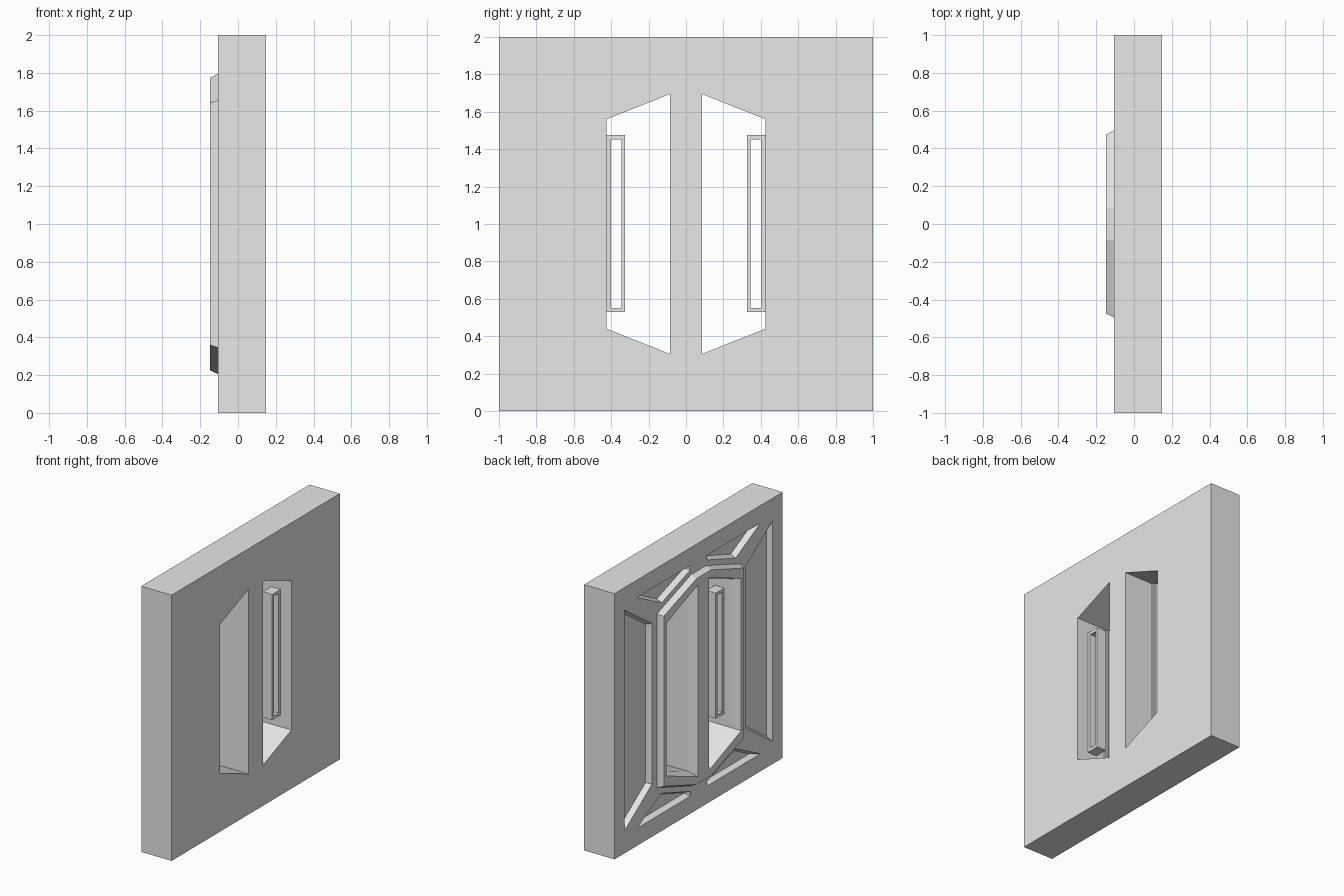
import bpy
import bmesh
from mathutils import Vector

old = bpy.data.objects.get("Cube")
if old:
    bpy.data.objects.remove(old, do_unlink=True)

grey = bpy.data.materials.new("plain grey")
grey.use_nodes = True
grey.diffuse_color = (0.8, 0.8, 0.8, 1)
grey.node_tree.nodes["Principled BSDF"].inputs["Base Color"].default_value = (0.8, 0.8, 0.8, 1)

BACK, FRONT, RIM = -0.105, 0.1475, -0.1475   # plate faces and rim top along x


def offset(pts, d):
    """Grow (d > 0) or shrink a convex outline with mitred corners."""
    pts = [Vector(p) for p in pts]
    mid = sum(pts, Vector((0, 0))) / len(pts)

    def normal(a, b):
        n = Vector((b.y - a.y, a.x - b.x)).normalized()
        return n if n.dot(a - mid) > 0 else -n

    out = []
    for i, p in enumerate(pts):
        n1 = normal(pts[i - 1], p)
        n2 = normal(p, pts[(i + 1) % len(pts)])
        out.append(p + (n1 + n2) * d / (1 + n1.dot(n2)))
    return out


def loft(name, outline, steps):
    """Solid along x; steps are (x, outline offset) pairs."""
    bm = bmesh.new()
    rings = [[bm.verts.new((x, p.x, p.y)) for p in offset(outline, d)] for x, d in steps]
    count = len(outline)
    for a, b in zip(rings, rings[1:]):
        for i in range(count):
            j = (i + 1) % count
            bm.faces.new((a[i], a[j], b[j], b[i]))
    bm.faces.new(rings[0])
    bm.faces.new(rings[-1])
    bmesh.ops.recalc_face_normals(bm, faces=bm.faces)
    mesh = bpy.data.meshes.new(name)
    bm.to_mesh(mesh)
    bm.free()
    mesh.materials.append(grey)
    obj = bpy.data.objects.new(name, mesh)
    bpy.context.collection.objects.link(obj)
    return obj


def combine(target, tool, operation):
    mod = target.modifiers.new("combine", "BOOLEAN")
    mod.operation, mod.solver, mod.object = operation, "EXACT", tool
    bpy.context.view_layer.objects.active = target
    bpy.ops.object.modifier_apply(modifier=mod.name)
    bpy.data.objects.remove(tool, do_unlink=True)


def flip(pts, sy, sz):
    return [(y * sy, 1 + (z - 1) * sz) for y, z in pts]


def box(y0, y1, z0, z1):
    return [(y0, z0), (y1, z0), (y1, z1), (y0, z1)]


# Square plate
plate = loft("plate", box(-1, 1, 0, 2), [(BACK, 0), (FRONT, 0)])

# Raised eight-sided rim with sloped outer edges
corner = [(0.085, 1.775), (0.475, 1.64)]
rim = (corner + flip(corner, 1, -1)[::-1] + flip(corner, -1, -1) + flip(corner, -1, 1)[::-1])
combine(plate, loft("rim", rim, [(RIM, 0), (BACK, 0.02), (-0.08, 0.02)]), "UNION")

# Two through slots, flaring towards the rim
slot = [(0.085, 0.305), (0.425, 0.44), (0.425, 1.56), (0.085, 1.695)]
for side in (1, -1):
    cutter = loft("slot_cutter", flip(slot, side, 1),
                  [(RIM - 0.035, 0.03), (-0.08, 0), (FRONT + 0.1, 0)])
    combine(plate, cutter, "DIFFERENCE")

# Shallow recesses with sloped walls around the rim
side_panel = [(0.88, 0.17), (0.88, 1.83), (0.555, 1.605), (0.555, 0.395)]
end_panel = [(0.735, 1.868), (0.10, 1.868), (0.10, 1.833), (0.44, 1.717)]
recess = [(BACK - 0.02, 0.009), (BACK + 0.04, -0.018)]
for side in (1, -1):
    combine(plate, loft("recess_cutter", flip(side_panel, side, 1), recess), "DIFFERENCE")
    for end in (1, -1):
        combine(plate, loft("recess_cutter", flip(end_panel, side, end), recess), "DIFFERENCE")

# Rectangular handle frame on the outer wall of each slot
for side, label in ((1, "back"), (-1, "front")):
    frame = loft(label + "_handle", flip(box(0.325, 0.43, 0.53, 1.475), side, 1),
                 [(-0.02, 0), (0.057, 0)])
    hole = loft("handle_cutter", flip(box(0.345, 0.40, 0.552, 1.453), side, 1),
                [(-0.1, 0), (0.1, 0)])
    combine(frame, hole, "DIFFERENCE")
